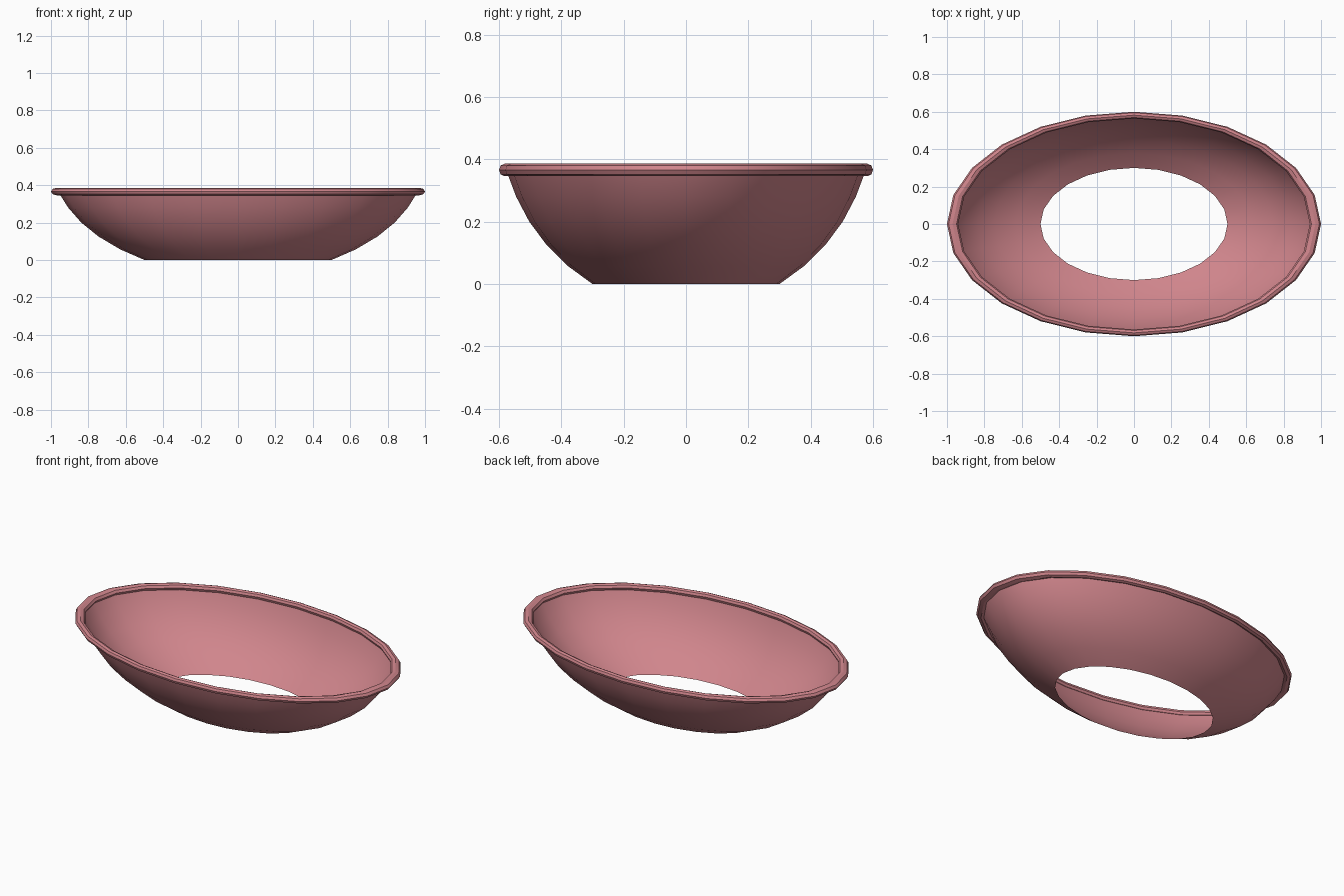
import bpy, bmesh, math

cube = bpy.data.objects.get("Cube")
if cube:
    bpy.data.objects.remove(cube, do_unlink=True)

SIDES = 24
DEPTH = 0.6  # y size relative to x

# Dusty pink ceramic
pink = bpy.data.materials.new("dusty_pink")
pink.use_nodes = True
colour = (0.63, 0.235, 0.262, 1)
pink.diffuse_color = colour
bsdf = pink.node_tree.nodes["Principled BSDF"]
bsdf.inputs["Base Color"].default_value = colour
bsdf.inputs["Roughness"].default_value = 0.6


def lathe(name, profile, closed, smooth_angle):
    """Turn a (radius, z) profile into an oval ring."""
    bm = bmesh.new()
    rings = []
    for i in range(SIDES):
        a = math.tau * i / SIDES
        rings.append([bm.verts.new((r * math.cos(a), r * DEPTH * math.sin(a), z))
                      for r, z in profile])
    n = len(profile)
    for i in range(SIDES):
        a, b = rings[i], rings[(i + 1) % SIDES]
        for j in range(n if closed else n - 1):
            k = (j + 1) % n
            bm.faces.new((a[j], b[j], b[k], a[k]))
    mesh = bpy.data.meshes.new(name)
    bm.to_mesh(mesh)
    bm.free()
    mesh.materials.append(pink)
    obj = bpy.data.objects.new(name, mesh)
    bpy.context.collection.objects.link(obj)
    bpy.ops.object.select_all(action="DESELECT")
    obj.select_set(True)
    bpy.context.view_layer.objects.active = obj
    bpy.ops.object.shade_smooth_by_angle(angle=math.radians(smooth_angle))
    return obj


# Thin curved wall, open at the bottom
lathe("bowl_wall", [(0.5, 0), (0.63, 0.057), (0.745, 0.125), (0.838, 0.2),
                    (0.908, 0.28), (0.953, 0.352), (0.96, 0.366)], False, 40)

# Rolled lip with an octagonal section
lip = [(0.97 + 0.03 * math.cos(math.tau * k / 8),
        0.366 + 0.02 * math.sin(math.tau * k / 8)) for k in range(8)]
lathe("rolled_lip", lip, True, 30)
